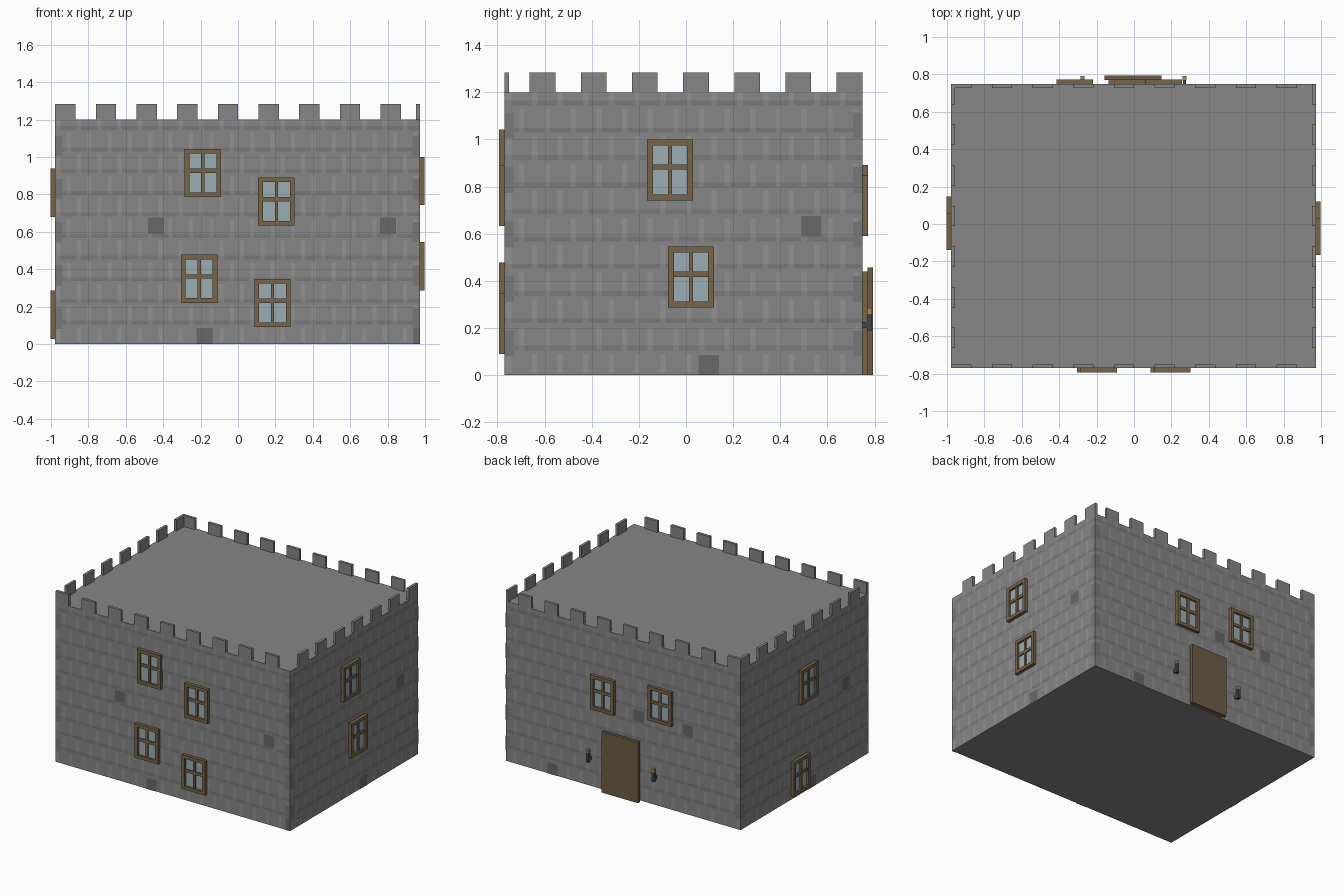
import bpy, bmesh
from mathutils import Vector, Matrix

if "Cube" in bpy.data.objects:
    bpy.data.objects.remove(bpy.data.objects["Cube"])

X0, X1, Y0, Y1, H = -0.978, 0.973, -0.77, 0.748, 1.2


def material(name, rgb):
    m = bpy.data.materials.new(name)
    m.diffuse_color = (*rgb, 1)
    m.use_nodes = True
    m.node_tree.nodes["Principled BSDF"].inputs["Base Color"].default_value = m.diffuse_color
    return m


STONE = material("stone", (0.24, 0.24, 0.24))
LIGHT = material("light_stone", (0.285, 0.285, 0.285))
DARK = material("dark_stone", (0.19, 0.19, 0.19))
DARKER = material("darker_stone", (0.14, 0.14, 0.14))
WOOD = material("wood", (0.18, 0.13, 0.07))
DOOR = material("door_wood", (0.15, 0.105, 0.06))
GLASS = material("glass", (0.33, 0.42, 0.45))
IRON = material("iron", (0.06, 0.065, 0.07))
FLAME = material("torch_tip", (0.45, 0.25, 0.1))

# Walls: outward normal and range of the coordinate running along the wall
WALLS = {
    "front": (Vector((0, -1, 0)), X0, X1),
    "back": (Vector((0, 1, 0)), X0, X1),
    "right": (Vector((1, 0, 0)), Y0, Y1),
    "left": (Vector((-1, 0, 0)), Y0, Y1),
}


def point(wall, u, z, d):
    """Point at u along the wall, height z, distance d outside it."""
    return Vector({"front": (u, Y0 - d, z), "back": (u, Y1 + d, z),
                   "right": (X1 + d, u, z), "left": (X0 - d, u, z)}[wall])


def box(bm, a, b):
    size = [abs(q - p) for p, q in zip(a, b)]
    mat = Matrix.Translation((Vector(a) + Vector(b)) / 2) @ Matrix.Diagonal((*size, 1))
    bmesh.ops.create_cube(bm, size=1, matrix=mat)


def wall_box(bm, wall, u0, u1, z0, z1, d0, d1):
    box(bm, point(wall, u0, z0, d0), point(wall, u1, z1, d1))


def patch(bm, wall, u0, u1, z0, z1, d):
    """Thin flat stone facing, clipped to the wall."""
    n, lo, hi = WALLS[wall]
    u0, u1 = max(u0, lo), min(u1, hi)
    if u1 - u0 < 0.003:
        return
    f = bm.faces.new([bm.verts.new(point(wall, u, z, d))
                      for u, z in ((u0, z0), (u1, z0), (u1, z1), (u0, z1))])
    f.normal_update()
    if f.normal.dot(n) < 0:
        f.normal_flip()


def finish(bm, name, mat):
    me = bpy.data.meshes.new(name)
    bm.to_mesh(me)
    bm.free()
    me.materials.append(mat)
    ob = bpy.data.objects.new(name, me)
    bpy.context.collection.objects.link(ob)


# Main block
bm = bmesh.new()
box(bm, (X0, Y0, 0), (X1, Y1, H))
finish(bm, "keep_body", STONE)

# Battlements
bm = bmesh.new()
for wall in ("front", "back"):
    for i in range(9):
        u = X0 + i * 0.2175
        wall_box(bm, wall, u, u + 0.109, H, 1.284, -0.02, 0)
for wall in ("left", "right"):
    for i in range(7):
        u = Y1 - i * 0.217
        wall_box(bm, wall, u - 0.109, u, H, 1.284, -0.02, 0)
finish(bm, "battlements", STONE)

# Brick courses: dark bed joints and light upright joints
beds, uprights, quoins = bmesh.new(), bmesh.new(), bmesh.new()
for wall, (n, lo, hi) in WALLS.items():
    for row in range(11):
        z = row * 0.1155
        shift = 0.055 * (row % 2)
        for i in range(-1, int((hi - lo) / 0.109) + 1):
            u = lo + 0.03 + i * 0.109 + shift
            if row:
                patch(beds, wall, u, u + 0.085, z - 0.01, z + 0.01, 0.002)
            patch(uprights, wall, u + 0.086, u + 0.108, z + 0.012,
                  min(z + 0.09, H), 0.0015)
    # Corner stones
    for k in range(5):
        z = 0.03 + k * 0.231
        patch(quoins, wall, lo, lo + 0.04, z + 0.05, z + 0.16, 0.0025)
        patch(quoins, wall, hi - 0.04, hi, z + 0.05, z + 0.16, 0.0025)
finish(beds, "bed_joints", DARK)
finish(uprights, "upright_joints", LIGHT)
finish(quoins, "corner_stones", DARK)

# Odd dark stones
bm = bmesh.new()
for wall, u, z in (("front", -0.438, 0.632), ("front", 0.802, 0.632),
                   ("front", -0.178, 0.043), ("front", 0.98, 0.043),
                   ("right", 0.532, 0.632), ("right", 0.097, 0.043),
                   ("back", -0.134, 0.632), ("back", -0.54, 0.632),
                   ("back", 0.585, 0.043),
                   ("left", -0.5, 0.632), ("left", -0.1, 0.043)):
    patch(bm, wall, u - 0.043, u + 0.043, z - 0.043, z + 0.043, 0.003)
finish(bm, "dark_stones", DARKER)

# Windows: four-bar frame, cross bars and a pane (lower left corner given)
W, T, B, D = 0.195, 0.258, 0.025, 0.024
for i, (wall, u, z) in enumerate((
        ("front", -0.285, 0.785), ("front", 0.108, 0.633),
        ("front", -0.305, 0.22), ("front", 0.087, 0.09),
        ("right", -0.165, 0.742), ("right", -0.076, 0.287),
        ("back", 0.062, 0.59), ("back", -0.415, 0.633),
        ("left", -0.14, 0.68), ("left", -0.048, 0.027))):
    bm = bmesh.new()
    wall_box(bm, wall, u, u + B, z, z + T, 0, D)
    wall_box(bm, wall, u + W - B, u + W, z, z + T, 0, D)
    wall_box(bm, wall, u + B, u + W - B, z, z + B, 0, D)
    wall_box(bm, wall, u + B, u + W - B, z + T - B, z + T, 0, D)
    uc, zc = u + W / 2, z + T / 2 + 0.012
    wall_box(bm, wall, uc - 0.009, uc + 0.009, z + B, z + T - B, 0, D - 0.006)
    wall_box(bm, wall, u + B, u + W - B, zc - 0.011, zc + 0.011, 0, D - 0.007)
    finish(bm, f"window_frame_{i}", WOOD)
    bm = bmesh.new()
    patch(bm, wall, u + B, u + W - B, z + B, z + T - B, 0.008)
    finish(bm, f"window_pane_{i}", GLASS)

# Door with its backing frame
bm = bmesh.new()
wall_box(bm, "back", -0.137, 0.127, 0, 0.44, 0, 0.022)
finish(bm, "door_backing", WOOD)
bm = bmesh.new()
wall_box(bm, "back", -0.157, 0.147, 0, 0.457, 0.022, 0.046)
finish(bm, "door", DOOR)

# Torches either side of the door
for side, u in (("left", -0.275), ("right", 0.27)):
    bm = bmesh.new()
    wall_box(bm, "back", u - 0.01, u + 0.01, 0.19, 0.26, 0.02, 0.042)
    wall_box(bm, "back", u - 0.008, u + 0.008, 0.2, 0.225, 0, 0.02)
    finish(bm, f"torch_holder_{side}", IRON)
    bm = bmesh.new()
    wall_box(bm, "back", u - 0.01, u + 0.01, 0.26, 0.285, 0.02, 0.042)
    finish(bm, f"torch_tip_{side}", FLAME)
